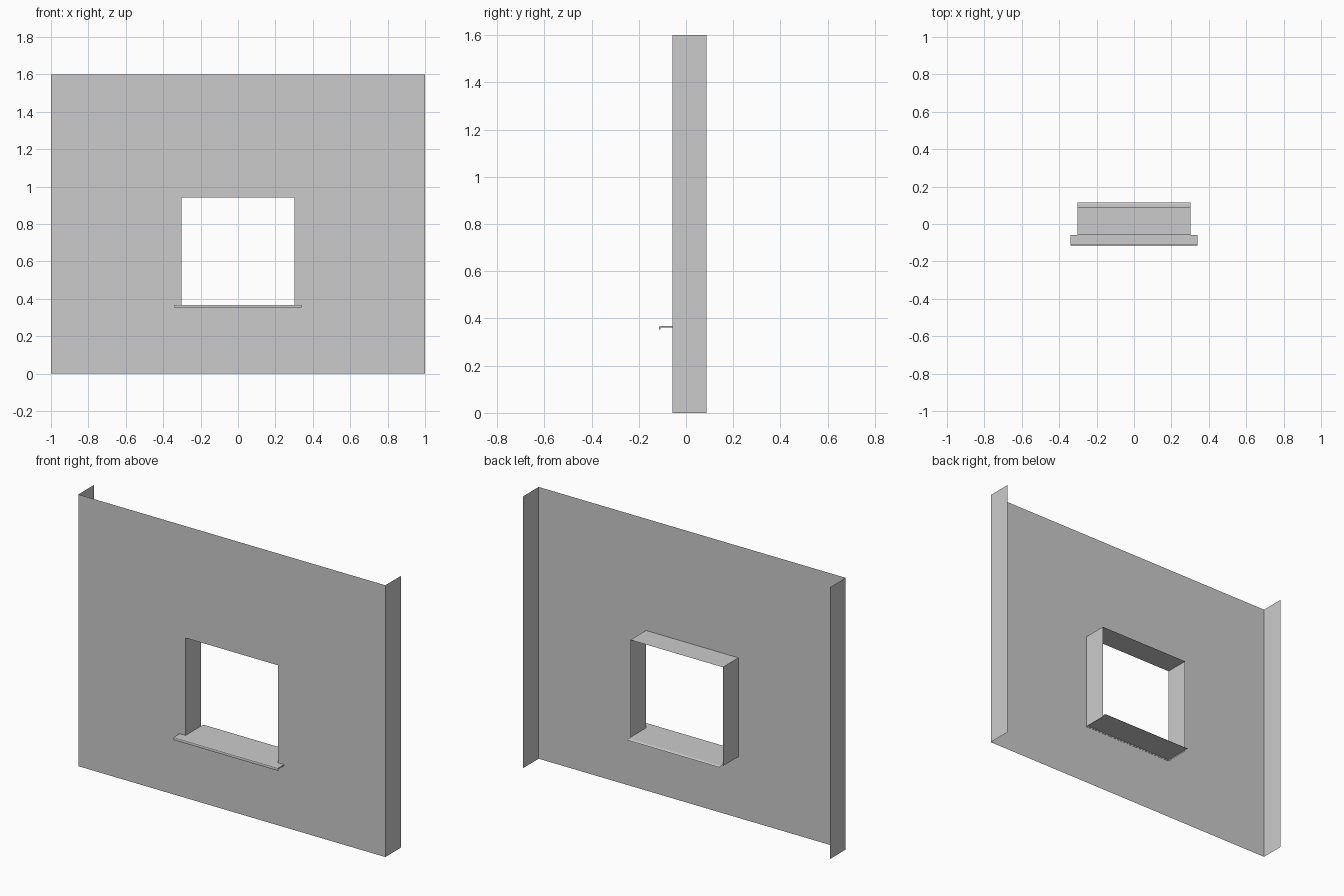
import bpy

if "Cube" in bpy.data.objects:
    bpy.data.objects.remove(bpy.data.objects["Cube"])

FRONT, BACK = -0.0575, 0.0875      # wall depth
W, H = 1.0, 1.6                    # wall half width, height
OW, OB, OT = 0.301, 0.36, 0.942    # opening half width, bottom, top
SILL_Y, SILL_W, SILL_Z = 0.115, 0.34, 0.368


def make(name, verts, faces):
    me = bpy.data.meshes.new(name)
    me.from_pydata(verts, [], faces)
    ob = bpy.data.objects.new(name, me)
    bpy.context.collection.objects.link(ob)
    return ob


def rect(hw, z0, z1, y):
    return [(-hw, y, z0), (hw, y, z0), (hw, y, z1), (-hw, y, z1)]


def sweep_x(name, profile, hw, closed):
    """Run a (y, z) profile from -hw to hw; closed profiles get end caps."""
    n = len(profile)
    verts = [(x, y, z) for x in (-hw, hw) for y, z in profile]
    faces = [(i, n + i, n + (i + 1) % n, (i + 1) % n)
             for i in range(n if closed else n - 1)]
    if closed:
        faces += [tuple(range(n)), tuple(range(2 * n - 1, n - 1, -1))]
    return make(name, verts, faces)


# Wall face: frame of four quads around the opening
make("wall_face", rect(W, 0, H, FRONT) + rect(OW, OB, OT, FRONT),
     [(i, (i + 1) % 4, 4 + (i + 1) % 4, 4 + i) for i in range(4)])

# Side returns of the wall
for side, label in ((-1, "left"), (1, "right")):
    x = side * W
    quad = [(x, FRONT, 0), (x, BACK, 0), (x, BACK, H), (x, FRONT, H)]
    make(label + "_wall_return", quad, [(0, 1, 2, 3) if side > 0 else (3, 2, 1, 0)])

# Window reveal: two jambs and the head, the sill closes the bottom
make("window_reveal", rect(OW, OB, OT, FRONT) + rect(OW, OB, OT, BACK),
     [(i, (i + 1) % 4, 4 + (i + 1) % 4, 4 + i) for i in (1, 2, 3)])

# Sill board: sheet through the opening with a slightly dropped back edge
sweep_x("sill_board",
        [(FRONT, SILL_Z), (SILL_Y - 0.012, SILL_Z), (SILL_Y - 0.004, SILL_Z - 0.002),
         (SILL_Y, SILL_Z - 0.006)], OW, False)

# Sill nose: wider projecting lip with a rounded, turned-down front edge
sweep_x("sill_nose",
        [(FRONT, SILL_Z), (FRONT, SILL_Z - 0.007), (-SILL_Y + 0.009, SILL_Z - 0.007),
         (-SILL_Y + 0.007, SILL_Z - 0.009), (-SILL_Y + 0.007, SILL_Z - 0.015),
         (-SILL_Y, SILL_Z - 0.015), (-SILL_Y, SILL_Z - 0.006),
         (-SILL_Y + 0.002, SILL_Z - 0.002), (-SILL_Y + 0.006, SILL_Z)], SILL_W, True)
